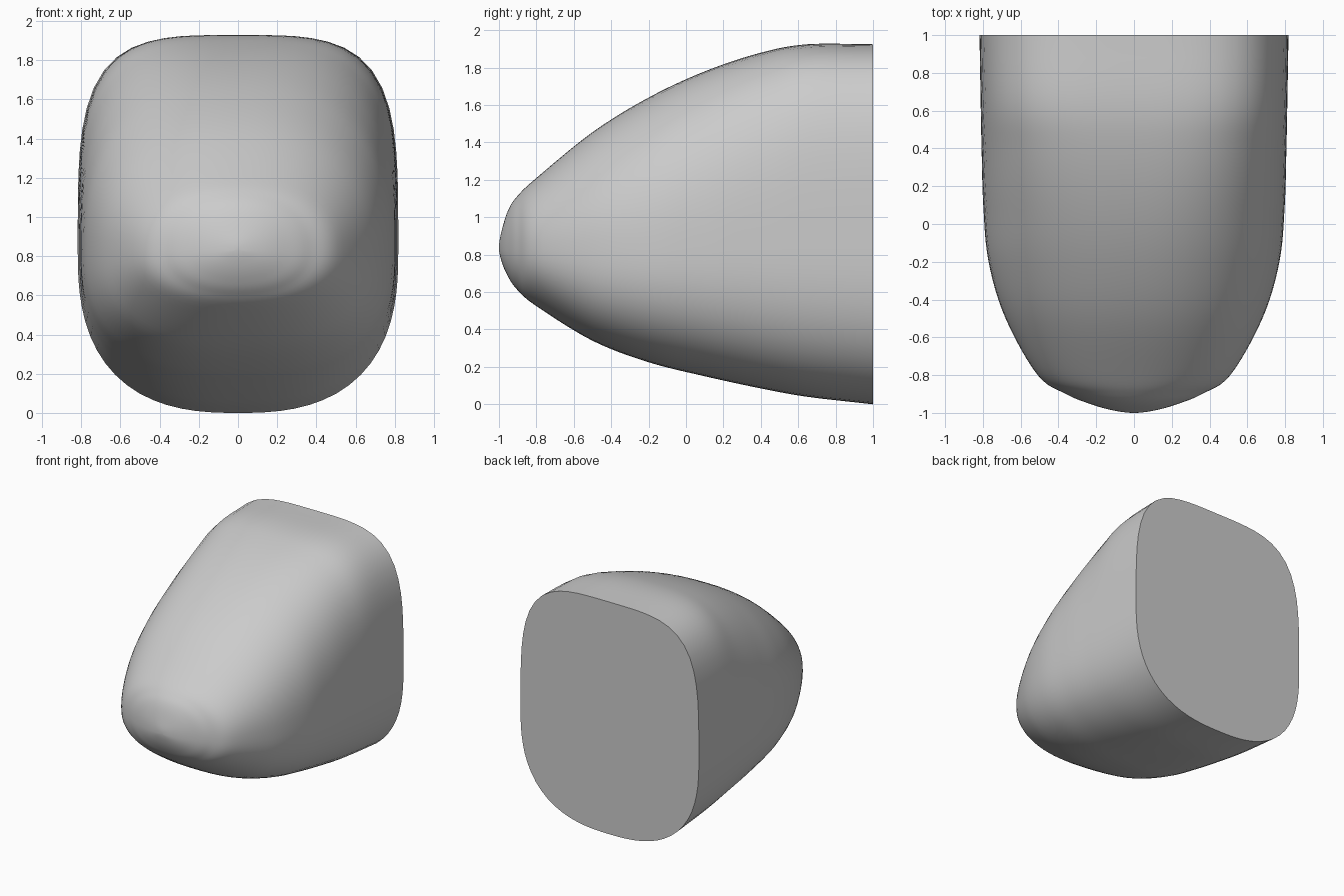
import bpy, bmesh, math

if "Cube" in bpy.data.objects:
    bpy.data.objects.remove(bpy.data.objects["Cube"])

# Stations along the nose: y, half width, top z, bottom z, upper squareness
STATIONS = [
    (-1.00, 0.00, 0.84, 0.84, 2.1),
    (-0.985, 0.12, 0.93, 0.76, 2.1),
    (-0.95, 0.24, 1.04, 0.68, 2.1),
    (-0.90, 0.36, 1.115, 0.61, 2.15),
    (-0.80, 0.51, 1.21, 0.525, 2.2),
    (-0.50, 0.68, 1.455, 0.34, 2.3),
    (-0.20, 0.77, 1.64, 0.225, 2.45),
    (0.10, 0.798, 1.78, 0.15, 2.75),
    (0.40, 0.807, 1.88, 0.085, 3.2),
    (0.65, 0.812, 1.925, 0.04, 3.7),
    (1.00, 0.818, 1.925, 0.00, 3.9),
]
MID_Z = 0.83       # height of the widest line
LOWER_N = 2.6      # squareness of the lower half
SEG, SUB = 72, 6


def blend(a, b, c, d, t):
    return tuple(0.5 * (2 * q + (r - p) * t + (2 * p - 5 * q + 4 * r - s) * t * t
                        + (3 * q - p - 3 * r + s) * t ** 3)
                 for p, q, r, s in zip(a, b, c, d))


def section(y, w, top, bot, n_up):
    mid = min(max(MID_Z, bot), top)
    points = []
    for i in range(SEG):
        a = 2 * math.pi * i / SEG
        c, s = math.cos(a), math.sin(a)
        n = n_up if s >= 0 else 2.15 + (LOWER_N - 2.15) * min(1, (y + 1) / 0.5)
        r = (abs(c) ** n + abs(s) ** n) ** (-1 / n)
        points.append((w * c * r, y, mid + (top - mid if s >= 0 else mid - bot) * s * r))
    return points


# Mirror the first station so the tip is rounded; extend the last one
y, w, top, bot, n = STATIONS[1]
first = (y, -w, bot, top, n)
last = tuple(2 * a - b for a, b in zip(STATIONS[-1], STATIONS[-2]))
path = [first] + STATIONS + [last]
rows = [blend(*path[i:i + 4], k / SUB)
        for i in range(len(STATIONS) - 1) for k in range(SUB)][1:] + [STATIONS[-1]]

# Nose shell with a pole at the tip and a flat back
bm = bmesh.new()
tip = bm.verts.new((0, -1, STATIONS[0][2]))
rings = [[bm.verts.new(p) for p in section(*r)] for r in rows]
for i in range(SEG):
    j = (i + 1) % SEG
    bm.faces.new((tip, rings[0][i], rings[0][j]))
    for a, b in zip(rings, rings[1:]):
        bm.faces.new((a[i], b[i], b[j], a[j]))
bm.faces.new(rings[-1])
bmesh.ops.recalc_face_normals(bm, faces=bm.faces)
mesh = bpy.data.meshes.new("nose_shell")
bm.to_mesh(mesh)
bm.free()

nose = bpy.data.objects.new("nose_shell", mesh)
bpy.context.collection.objects.link(nose)
bpy.context.view_layer.objects.active = nose
nose.select_set(True)
bpy.ops.object.shade_smooth_by_angle(angle=math.radians(40))
